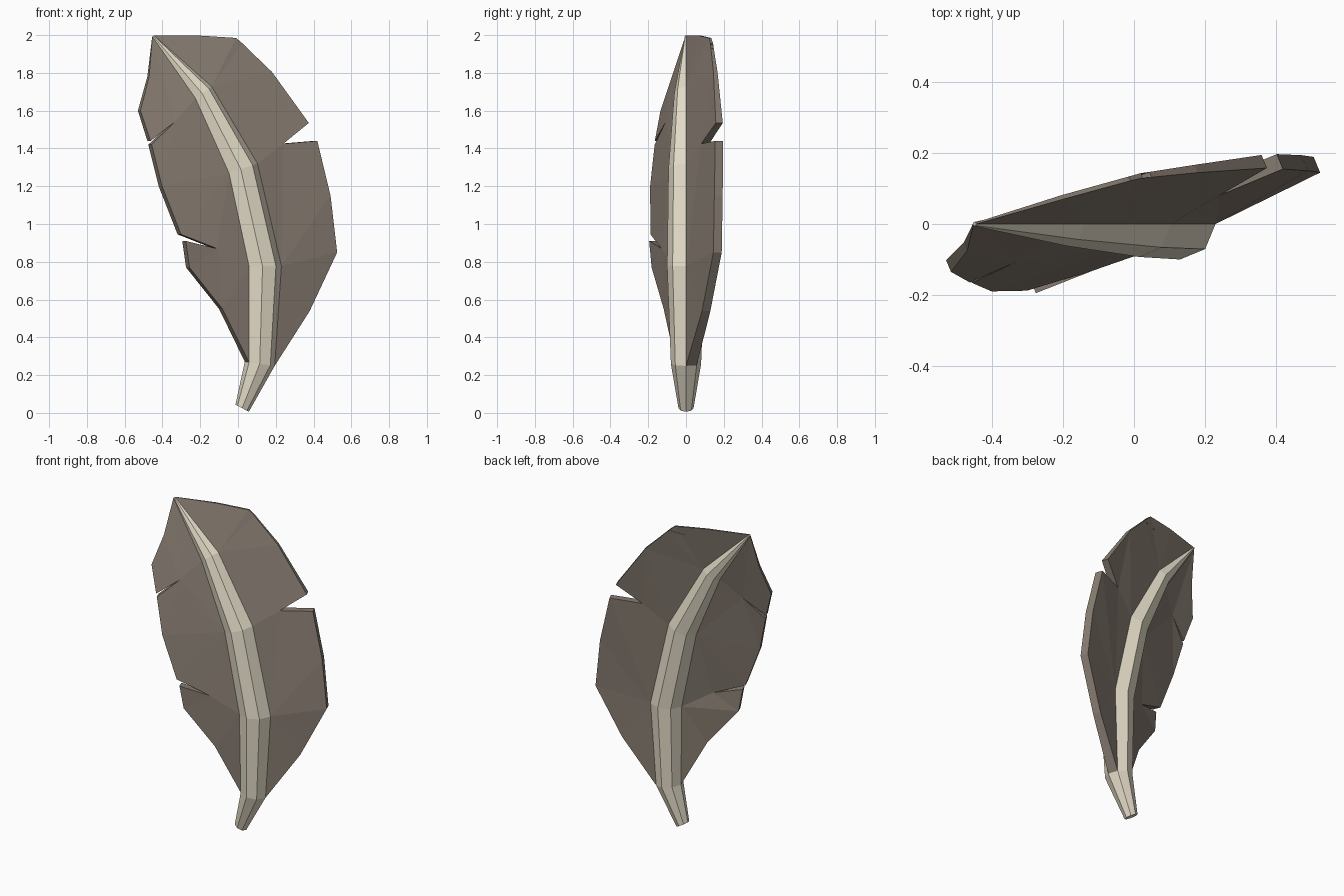
import bpy, bmesh, math
from mathutils import Vector

if "Cube" in bpy.data.objects:
    bpy.data.objects.remove(bpy.data.objects["Cube"])


def material(name, color):
    m = bpy.data.materials.new(name)
    m.diffuse_color = (*color, 1)
    m.use_nodes = True
    m.node_tree.nodes["Principled BSDF"].inputs["Base Color"].default_value = m.diffuse_color
    return m


def finish(bm, name, mat):
    bmesh.ops.recalc_face_normals(bm, faces=bm.faces[:])
    me = bpy.data.meshes.new(name)
    bm.to_mesh(me)
    bm.free()
    me.materials.append(mat)
    ob = bpy.data.objects.new(name, me)
    bpy.context.collection.objects.link(ob)


quill_mat = material("quill_bone", (0.78, 0.72, 0.58))
vane_mat = material("vane_brown", (0.24, 0.2, 0.165))

# Quill cross-sections: centre x, centre z, radius, tilt in degrees
RINGS = [(0.022, 0.025, 0.04, -28), (0.115, 0.26, 0.08, -8), (0.13, 0.775, 0.1, 2),
         (0.015, 1.29, 0.093, 19), (-0.19, 1.692, 0.062, 35), (-0.45, 1.995, 0.006, 42)]


def quill_point(ring, k):
    """Corner k (0-7) of an octagonal quill section."""
    x, z, r, tilt = RINGS[ring]
    a, t = math.radians(45 * k), math.radians(tilt)
    u = r * math.cos(a)
    return Vector((x + u * math.cos(t), r * math.sin(a), z + u * math.sin(t)))


# Quill: eight-sided tapering loft
bm = bmesh.new()
rows = [[bm.verts.new(quill_point(i, k)) for k in range(8)] for i in range(len(RINGS))]
for a, b in zip(rows, rows[1:]):
    for k in range(8):
        bm.faces.new((a[k], a[(k + 1) % 8], b[(k + 1) % 8], b[k]))
bm.faces.new(rows[0])
bm.faces.new(rows[-1])
finish(bm, "quill", quill_mat)


def vane(name, outline, splits, front_k, back_k, back_silhouette):
    """Slab growing out of one quill face; outline holds (x, front y, z)."""
    bm = bmesh.new()
    layers = [[], []]
    for x, y, z in outline:
        t = 0.012 + 0.036 * min(1, (2 - z) / 0.6)
        off = Vector((-0.38 * t, 0.92 * t, 0))
        p = Vector((x, y, z))
        if back_silhouette:
            p.x -= off.x
        layers[0].append(bm.verts.new(p))
        layers[1].append(bm.verts.new(p + off))
    edges = []
    for verts, k in zip(layers, (front_k, back_k)):
        root = [bm.verts.new(quill_point(i, k)) for i in range(1, 6)]
        stops = [0] + splits + [len(outline) - 1]
        for i in range(4):
            bm.faces.new([root[i]] + verts[stops[i]:stops[i + 1] + 1] + [root[i + 1]])
        edges.append([root[0]] + verts + [root[-1]])
    # rim wall joining front and back
    f, b = edges
    for i in range(len(f) - 1):
        bm.faces.new((f[i], f[i + 1], b[i + 1], b[i]))
    bmesh.ops.triangulate(bm, faces=bm.faces[:])
    finish(bm, name, vane_mat)


# Right vane with two splits in its edge
vane("right_vane",
     [(0.38, 0.085, 0.54), (0.525, 0.145, 0.85), (0.49, 0.15, 1.15), (0.42, 0.155, 1.44),
      (0.24, 0.08, 1.425), (0.375, 0.158, 1.535), (0.18, 0.145, 1.805), (0.05, 0.132, 1.93),
      (-0.14, 0.065, 1.92), (0.025, 0.13, 1.955), (-0.01, 0.122, 1.985), (-0.2, 0.07, 1.997)],
     [1, 4, 6], 0, 1, False)

# Left vane with two splits in its edge
vane("left_vane",
     [(-0.1, -0.118, 0.55), (-0.275, -0.182, 0.77), (-0.295, -0.195, 0.91), (-0.13, -0.13, 0.87),
      (-0.32, -0.188, 0.945), (-0.42, -0.19, 1.2), (-0.475, -0.166, 1.42), (-0.35, -0.108, 1.54),
      (-0.48, -0.165, 1.44), (-0.53, -0.135, 1.6), (-0.48, -0.075, 1.78)],
     [3, 5, 7], 5, 4, True)
